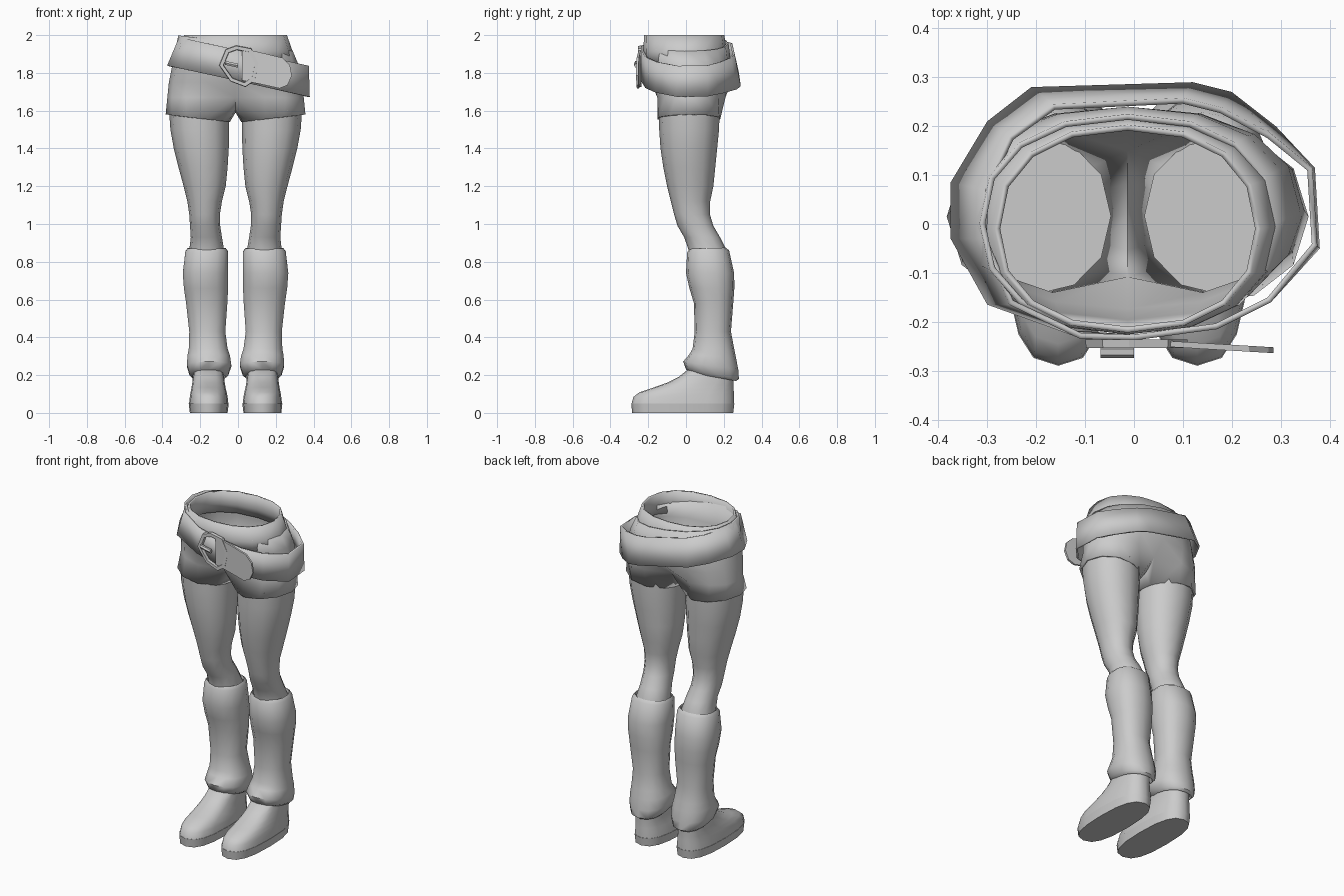
import bpy, bmesh
from math import sin, cos, radians, pi, copysign

if "Cube" in bpy.data.objects:
    bpy.data.objects.remove(bpy.data.objects["Cube"])

CX = -0.013  # body centre line
grey = bpy.data.materials.new("plain grey")
grey.diffuse_color = (0.6, 0.6, 0.6, 1)
grey.use_nodes = True
grey.node_tree.nodes["Principled BSDF"].inputs["Base Color"].default_value = grey.diffuse_color


def finish(name, bm, x=0.0, mirror=False, thick=0.0, angle=40, smooth=True):
    bmesh.ops.recalc_face_normals(bm, faces=bm.faces)
    me = bpy.data.meshes.new(name)
    bm.to_mesh(me)
    bm.free()
    me.materials.append(grey)
    ob = bpy.data.objects.new(name, me)
    ob.location.x = x
    bpy.context.collection.objects.link(ob)
    if thick:
        mod = ob.modifiers.new("thickness", 'SOLIDIFY')
        mod.thickness, mod.offset = thick, -1
    if mirror:
        ob.modifiers.new("other side", 'MIRROR').use_mirror_merge = False
    if smooth:
        bpy.ops.object.select_all(action='DESELECT')
        ob.select_set(True)
        bpy.context.view_layer.objects.active = ob
        bpy.ops.object.shade_smooth_by_angle(angle=radians(angle))
    return ob


def ring(z, x0, x1, y0, y1, n=12, power=2.0, tilt=0.0):
    """Rounded outline between x0..x1 and y0..y1, tilted along y."""
    cx, cy, rx, ry = (x0 + x1) / 2, (y0 + y1) / 2, (x1 - x0) / 2, (y1 - y0) / 2
    pts = []
    for k in range(n):
        a = 2 * pi * k / n
        s = copysign(abs(sin(a)) ** (2 / power), sin(a))
        c = copysign(abs(cos(a)) ** (2 / power), cos(a))
        pts.append((cx + rx * s, cy - ry * c, z - tilt * ry * c))
    return pts


def bridge(bm, a, b):
    n = len(a)
    for i in range(n):
        bm.faces.new((a[i], a[(i + 1) % n], b[(i + 1) % n], b[i]))


def loft(rings, start=False, end=False):
    bm = bmesh.new()
    loops = [[bm.verts.new(p) for p in r] for r in rings]
    for a, b in zip(loops, loops[1:]):
        bridge(bm, a, b)
    if start:
        bm.faces.new(loops[0])
    if end:
        bm.faces.new(loops[-1])
    return bm


# Legs: (z, inner x, outer x, front y, back y)
leg = [(1.60, .034, .352, -.145, .178), (1.50, .034, .345, -.142, .175),
       (1.40, .036, .327, -.135, .165), (1.30, .042, .302, -.12, .155),
       (1.20, .052, .275, -.10, .145), (1.12, .072, .255, -.08, .128),
       (1.05, .083, .245, -.063, .127), (.99, .081, .241, -.045, .145),
       (.93, .072, .237, -.01, .18), (.86, .06, .245, .015, .215),
       (.80, .06, .25, .02, .22)]
finish("leg", loft([ring(*r, power=2.15) for r in leg], True, True), CX, True)

# Leg warmers with tucked rims
warmer = [(.845, .06, .245, .025, .205, .02), (.872, .05, .255, .02, .21, .03),
          (.855, .038, .268, .006, .228, .05), (.74, .037, .282, .0, .255, 0),
          (.66, .037, .276, .018, .256, 0), (.58, .041, .264, .042, .25, 0),
          (.43, .052, .247, .046, .238, 0), (.34, .04, .25, .035, .255, 0),
          (.30, .027, .257, .018, .265, -.08), (.25, .02, .26, -.015, .277, -.15),
          (.205, .036, .246, .0, .28, -.18), (.19, .052, .23, .03, .265, -.18),
          (.22, .06, .222, .04, .25, -.15)]
finish("leg_warmer", loft([ring(z, a, b, c, d, 14, 2.3, t)
                           for z, a, b, c, d, t in warmer], True, True), CX, True, angle=55)

# Shoes: sole slab and rounded upper
sole = [(0, .042, .242, -.285, .25), (.05, .036, .248, -.29, .256)]
finish("shoe_sole", loft([ring(*r, n=16, power=2.6) for r in sole], True, True), CX, True)
upper = [(.05, .038, .246, -.288, .254), (.085, .042, .242, -.278, .254),
         (.11, .047, .238, -.245, .253), (.135, .053, .233, -.17, .252),
         (.16, .057, .229, -.10, .252), (.19, .06, .226, -.04, .252),
         (.23, .064, .222, .01, .25)]
finish("shoe_upper", loft([ring(*r, n=16, power=2.6) for r in upper], True, True),
       CX, True, angle=60)

# Shorts: pelvis rings that split into two leg openings
bm = bmesh.new()
pelvis = [(1.957, .303, -.222, .225), (1.84, .335, -.208, .24),
          (1.75, .353, -.185, .24), (1.67, .361, -.165, .222)]
loops = []
for i, (z, rx, y0, y1) in enumerate(pelvis):
    pts = ring(z, -rx, rx, y0, y1, 16, 2.25)
    if i == 0:  # slanted top edge
        pts = [(x, y, z - .137 * x) for x, y, z in pts]
    if i == 3:  # front and back hollows
        pts = [(x, y * (.72 if abs(x) < .02 else 1), z) for x, y, z in pts]
    loops.append([bm.verts.new(p) for p in pts])
for a, b in zip(loops, loops[1:]):
    bridge(bm, a, b)
crotch = [bm.verts.new((0, y, z)) for y, z in ((.09, 1.605), (.02, 1.59), (-.06, 1.605))]
angles = [-50 + 35 * k for k in range(9)] + [250, 270, 290]
for s in (1, -1):
    top = [loops[-1][(s * k) % 16] for k in range(9)] + crotch
    hem = []
    for a in map(radians, angles):
        hem.append(bm.verts.new((s * (.2 + .17 * sin(a)), .015 - .172 * cos(a),
                                 1.56 + .02 * sin(a))))
    bridge(bm, top, hem)
finish("shorts", bm, CX, thick=.012, angle=50)

# Flared waistband
band = [(1.86, -.312, .312, -.225, .225), (1.915, -.302, .302, -.226, .216),
        (2.0, -.272, .272, -.222, .203)]
finish("waistband", loft([ring(*r, n=16, power=2.25) for r in band]), CX, thick=.012)

# Slanted loose belt
low = [(-.375, -.03), (-.375, .085), (-.30, .21), (-.21, .28), (.12, .29), (.2, .27),
       (.29, .2), (.37, .115), (.38, -.05), (.28, -.16), (.17, -.215), (0, -.238),
       (-.12, -.23), (-.3, -.165)]
high = [(-.312, -.03), (-.308, .07), (-.255, .18), (-.165, .245), (.1, .258), (.18, .238),
        (.28, .185), (.365, .115), (.375, -.045), (.28, -.16), (.17, -.215), (0, -.238),
        (-.11, -.235), (-.255, -.165)]
finish("belt", loft([[(x, y, 1.757 - .22 * x) for x, y in low],
                     [(x, y, 1.92 - .22 * x) for x, y in high]]), thick=.012, angle=30)


def plate(name, pts, y, depth, slope=0.0):
    """Flat shape in the front plane, given depth toward the back."""
    bm = loft([[(x, y + d - slope * x, z) for x, z in pts] for d in (0, depth)], True, True)
    return finish(name, bm, smooth=False)


# Belt end strap, buckle frame and prong
plate("belt_end", [(.02, 1.93), (.12, 1.908), (.235, 1.88), (.275, 1.84), (.285, 1.785),
                   (.262, 1.735), (.22, 1.718), (.12, 1.74), (.02, 1.76)], -.247, .012, .06)
outline = [(-.1, 1.84), (-.065, 1.925), (-.01, 1.945), (.07, 1.93), (.11, 1.85),
           (.09, 1.76), (.04, 1.725), (-.04, 1.755)]


def frame_ring(k, y):
    return [(.01 + (x - .01) * k, y, 1.838 + (z - 1.838) * k) for x, z in outline]


rings = [frame_ring(k, y) for k, y in ((1, -.236), (.98, -.254), (.8, -.254), (.78, -.236))]
finish("buckle_frame", loft(rings + rings[:1]), angle=30)
prong = [[(x, -.262 + .012 * cos(a), z + .012 * sin(a)) for a in
          (2 * pi * k / 6 for k in range(6))] for x, z in ((-.068, 1.853), (.0, 1.838))]
finish("buckle_prong", loft(prong, True, True))
